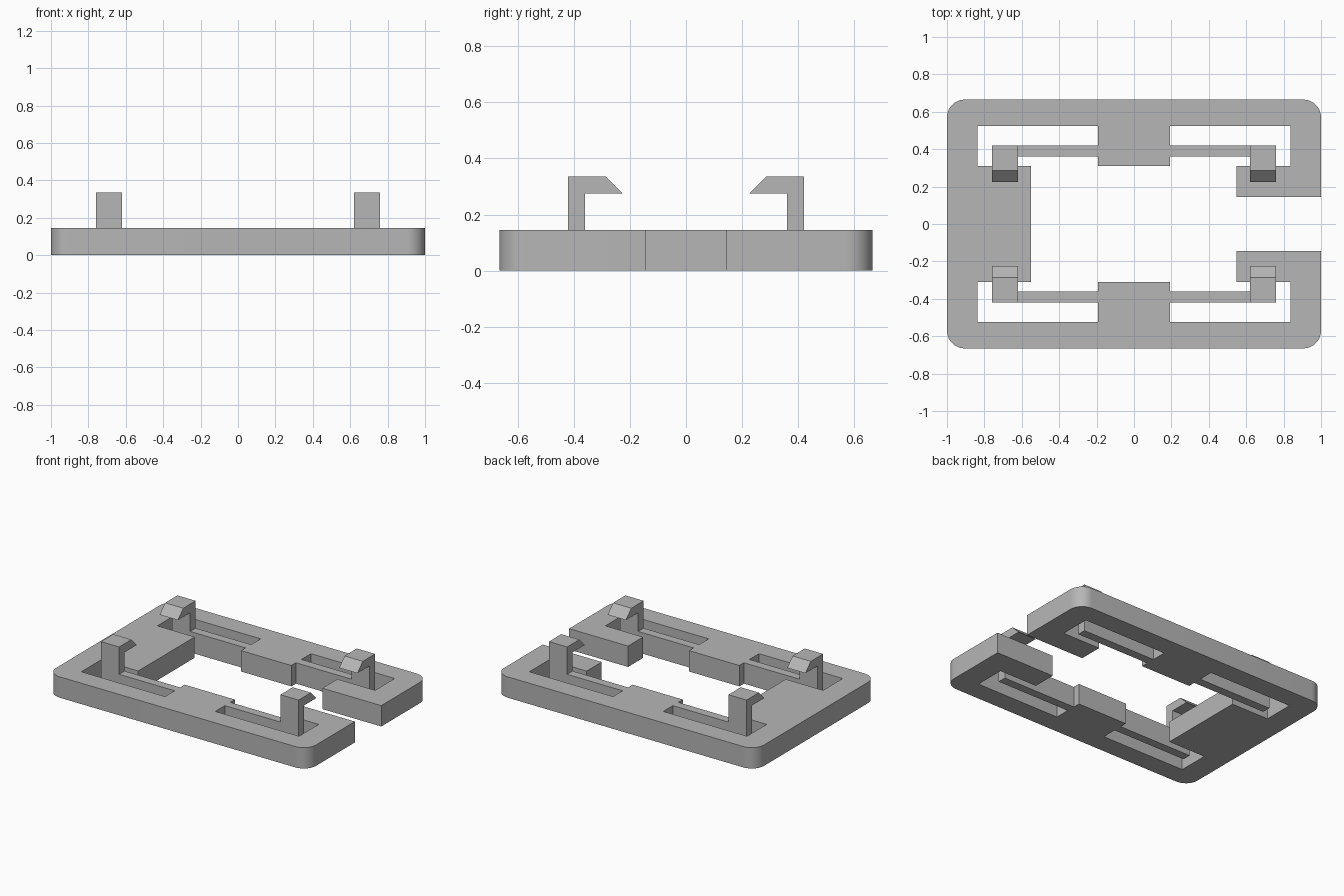
import bpy
import bmesh
from math import sin, cos, pi, radians
from mathutils import Vector

if "Cube" in bpy.data.objects:
    bpy.data.objects.remove(bpy.data.objects["Cube"], do_unlink=True)

THICK = 0.145          # plate thickness
HALF_Y = 0.665         # half depth of the plate
RADIUS = 0.095         # corner rounding
POST_IN, POST_OUT = 0.62, 0.76

grey = bpy.data.materials.new("plain grey")
grey.use_nodes = True
colour = (0.47, 0.47, 0.47, 1)
grey.diffuse_color = colour
grey.node_tree.nodes["Principled BSDF"].inputs["Base Color"].default_value = colour


def prism(name, points, offset):
    """Extrude a closed outline of 3D points along an offset."""
    bm = bmesh.new()
    face = bm.faces.new([bm.verts.new(p) for p in points])
    ext = bmesh.ops.extrude_face_region(bm, geom=[face])
    moved = [g for g in ext["geom"] if isinstance(g, bmesh.types.BMVert)]
    bmesh.ops.translate(bm, verts=moved, vec=Vector(offset))
    bmesh.ops.recalc_face_normals(bm, faces=bm.faces)
    mesh = bpy.data.meshes.new(name)
    bm.to_mesh(mesh)
    bm.free()
    mesh.materials.append(grey)
    obj = bpy.data.objects.new(name, mesh)
    bpy.context.collection.objects.link(obj)
    return obj


def corner(sx, start, steps=12):
    """Rounded outer corner on the back half, turning anticlockwise."""
    angles = [start + pi / 2 * i / steps for i in range(steps + 1)]
    return [(sx * (1 - RADIUS) + RADIUS * cos(a),
             HALF_Y - RADIUS + RADIUS * sin(a)) for a in angles]


# Inner edge of one side: pad, spring arm and slot, from the middle outward
side = [(0.193, 0.31), (0.193, 0.36), (POST_IN, 0.36), (POST_IN, 0.42),
        (0.193, 0.42), (0.193, 0.525), (0.837, 0.525), (0.837, 0.31)]

# Back half of the split frame, from the left tab around to the wide end tab
half = [(-0.55, 0.31)]
half += [(-x, y) for x, y in reversed(side)] + side
half += [(0.547, 0.31), (0.547, 0.145), (1, 0.145)]
half += corner(1, 0) + corner(-1, pi / 2)
outline = half + [(x, -y) for x, y in reversed(half)]
frame = prism("clip_frame", [(x, y, 0) for x, y in outline], (0, 0, THICK))

# Four snap hooks rising from the arm ends, barbs pointing inward
hook = [(0.42, 0), (0.42, 0.335), (0.285, 0.335), (0.225, 0.275),
        (0.36, 0.275), (0.36, 0)]
for sy, depth in ((1, "back"), (-1, "front")):
    for sx, hand in ((1, "left"), (-1, "right")):
        prism(f"{depth}_{hand}_hook",
              [(sx * POST_IN, sy * y, z) for y, z in hook],
              (sx * (POST_OUT - POST_IN), 0, 0))

# Smooth rounded corners, keep the crisp edges
bpy.ops.object.select_all(action="DESELECT")
frame.select_set(True)
bpy.context.view_layer.objects.active = frame
bpy.ops.object.shade_smooth_by_angle(angle=radians(30))
